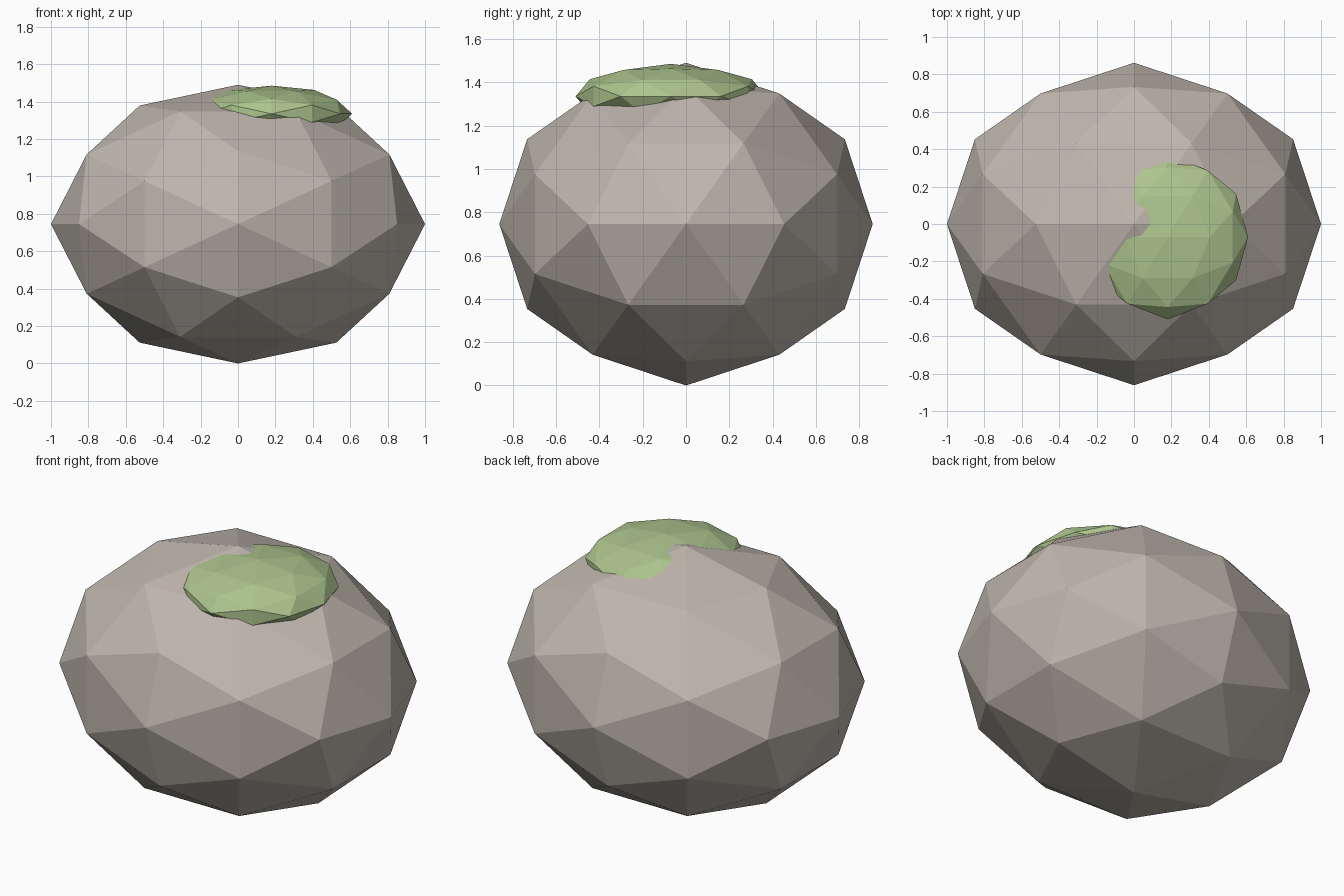
import bpy, bmesh
from mathutils import Vector

if "Cube" in bpy.data.objects:
    bpy.data.objects.remove(bpy.data.objects["Cube"])


def material(name, color):
    mat = bpy.data.materials.new(name)
    mat.diffuse_color = (*color, 1)
    mat.use_nodes = True
    mat.node_tree.nodes["Principled BSDF"].inputs["Base Color"].default_value = mat.diffuse_color
    return mat


def faceted_ball(name, center, radii, mat):
    """80-sided ball: an icosahedron plus its edge midpoints pushed to the sphere."""
    g = (1 + 5 ** 0.5) / 2
    base = []
    for a in (-1, 1):
        for b in (-g, g):
            base += [Vector((a, 0, b)), Vector((b, a, 0)), Vector((0, b, a))]
    mids = [p + q for i, p in enumerate(base) for q in base[i + 1:]
            if (p - q).length < 2.1]
    bm = bmesh.new()
    for p in base + mids:
        bm.verts.new(p.normalized())
    bmesh.ops.convex_hull(bm, input=bm.verts[:])
    for v in bm.verts:
        v.co = Vector(c + r * k for c, r, k in zip(center, radii, v.co))
    bmesh.ops.recalc_face_normals(bm, faces=bm.faces[:])
    mesh = bpy.data.meshes.new(name)
    bm.to_mesh(mesh)
    bm.free()
    mesh.materials.append(mat)
    obj = bpy.data.objects.new(name, mesh)
    bpy.context.collection.objects.link(obj)
    return obj


# Squashed boulder
faceted_ball("boulder", (0, 0, 0.745), (1, 0.862, 0.745),
             material("stone", (0.52, 0.47, 0.42)))

# Flat moss patch sunk into the top
faceted_ball("moss_patch", (0.18, -0.07, 1.335), (0.43, 0.44, 0.15),
             material("moss", (0.42, 0.56, 0.27)))
